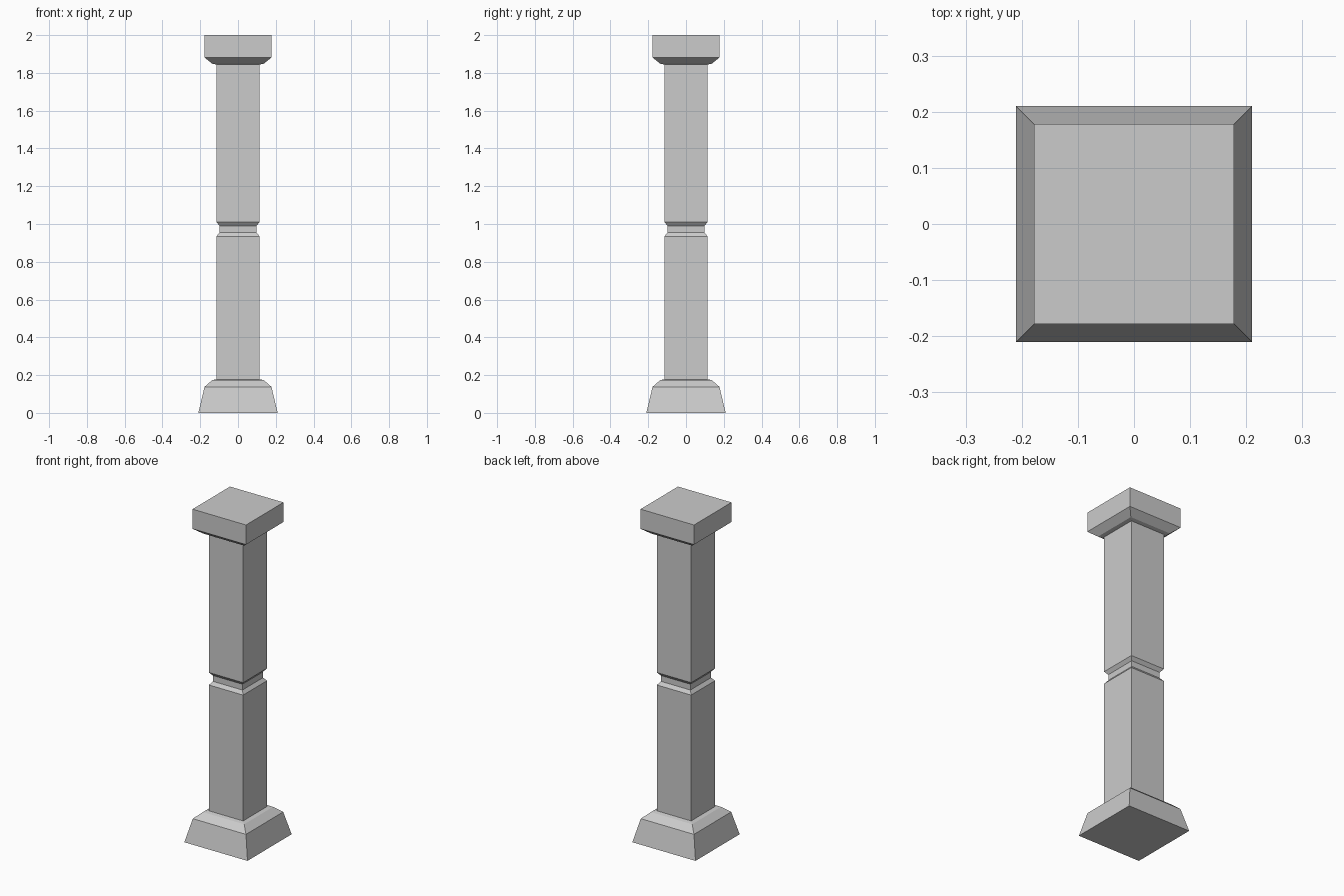
import bpy, bmesh

if "Cube" in bpy.data.objects:
    bpy.data.objects.remove(bpy.data.objects["Cube"])


def square_loft(name, profile):
    """Stack square rings given as (half width, height) and skin them."""
    bm = bmesh.new()
    rings = [[bm.verts.new((sx * h, sy * h, z))
              for sx, sy in ((-1, -1), (1, -1), (1, 1), (-1, 1))]
             for h, z in profile]
    for low, high in zip(rings, rings[1:]):
        for i in range(4):
            j = (i + 1) % 4
            bm.faces.new((low[i], low[j], high[j], high[i]))
    bm.faces.new(rings[0][::-1])
    bm.faces.new(rings[-1])
    mesh = bpy.data.meshes.new(name)
    bm.to_mesh(mesh)
    bm.free()
    obj = bpy.data.objects.new(name, mesh)
    bpy.context.collection.objects.link(obj)
    return obj


# One continuous square pillar, profile read from bottom to top
square_loft("pillar", [
    # flared base with chamfered shoulder
    (0.21, 0.0), (0.177, 0.138), (0.137, 0.173), (0.114, 0.178),
    # shaft with a bevelled groove at mid height
    (0.114, 0.935), (0.098, 0.955), (0.098, 0.99), (0.114, 1.01),
    # chamfered capital block
    (0.114, 1.844), (0.137, 1.849), (0.178, 1.882), (0.178, 2.0),
])
